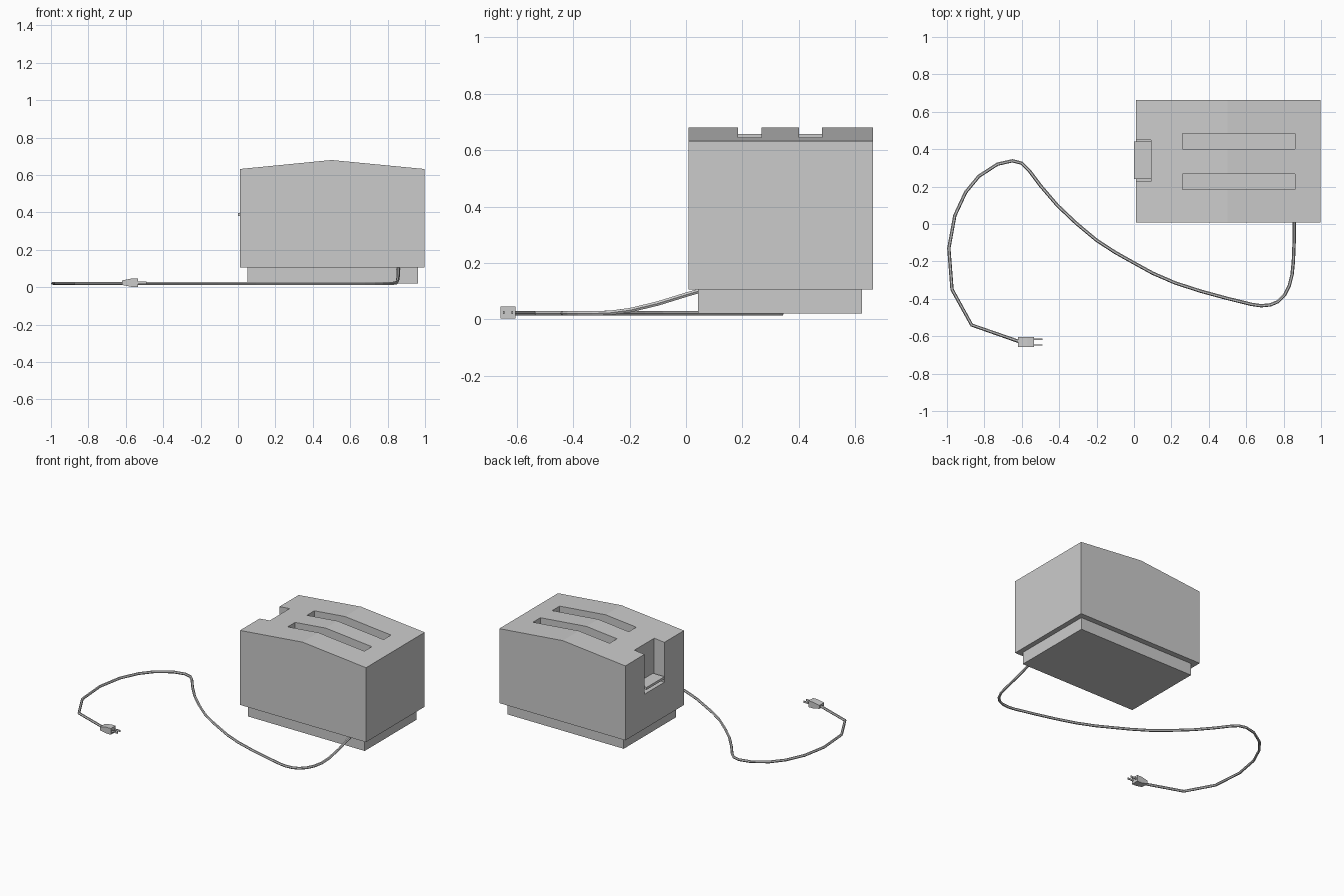
import bpy, bmesh

if "Cube" in bpy.data.objects:
    bpy.data.objects.remove(bpy.data.objects["Cube"])


def prism(name, profile, y0, y1):
    """Extrude an (x, z) profile along y."""
    bm = bmesh.new()
    face = bm.faces.new([bm.verts.new((x, y0, z)) for x, z in profile])
    res = bmesh.ops.extrude_face_region(bm, geom=[face])
    verts = [g for g in res["geom"] if isinstance(g, bmesh.types.BMVert)]
    bmesh.ops.translate(bm, verts=verts, vec=(0, y1 - y0, 0))
    bmesh.ops.recalc_face_normals(bm, faces=bm.faces)
    mesh = bpy.data.meshes.new(name)
    bm.to_mesh(mesh)
    bm.free()
    ob = bpy.data.objects.new(name, mesh)
    bpy.context.collection.objects.link(ob)
    return ob


def box(name, x0, x1, y0, y1, z0, z1):
    return prism(name, [(x0, z0), (x1, z0), (x1, z1), (x0, z1)], y0, y1)


def cut(target, cutter):
    cutter.hide_render = True
    mod = target.modifiers.new("cut", "BOOLEAN")
    mod.operation = "DIFFERENCE"
    mod.solver = "EXACT"
    mod.object = cutter
    bpy.context.view_layer.objects.active = target
    bpy.ops.object.modifier_apply(modifier=mod.name)
    bpy.data.objects.remove(cutter)


# Toaster housing with a shallow peaked top
body = prism("housing", [(0.01, 0.105), (0.997, 0.105), (0.997, 0.632),
                         (0.50, 0.68), (0.01, 0.632)], 0.008, 0.664)

# Two bread slots and the lever recess
for y in (0.185, 0.40):
    cut(body, box("slot_cutter", 0.26, 0.86, y, y + 0.083, 0.25, 0.9))
cut(body, box("recess_cutter", -0.1, 0.09, 0.227, 0.449, 0.35, 0.9))

# Base and lever
box("base", 0.05, 0.962, 0.043, 0.625, 0.02, 0.105)
box("lever", 0.0, 0.09, 0.24, 0.44, 0.38, 0.397)

# Power cord: leaves the housing, drops to the ground and curls round
lift = [(0.857, 0.045, 0.1), (0.857, 0.0, 0.087), (0.856, -0.1, 0.056),
        (0.852, -0.2, 0.032), (0.845, -0.27, 0.023)]
ground = [(0.83, -0.33), (0.805, -0.38), (0.77, -0.415), (0.73, -0.432),
          (0.68, -0.437), (0.63, -0.43), (0.50, -0.398), (0.36, -0.36),
          (0.22, -0.315), (0.10, -0.263), (0, -0.208), (-0.10, -0.152),
          (-0.20, -0.087), (-0.31, 0.005), (-0.41, 0.10), (-0.50, 0.205),
          (-0.56, 0.285), (-0.60, 0.325), (-0.65, 0.338), (-0.73, 0.32),
          (-0.83, 0.255), (-0.90, 0.17), (-0.958, 0.045), (-0.99, -0.13),
          (-0.973, -0.35), (-0.868, -0.54), (-0.61, -0.63)]
path = lift + [(x, y, 0.021) for x, y in ground]
curve = bpy.data.curves.new("cord", "CURVE")
curve.dimensions = "3D"
curve.bevel_depth = 0.009
curve.bevel_resolution = 1
curve.use_fill_caps = True
spline = curve.splines.new("POLY")
spline.points.add(len(path) - 1)
for p, co in zip(spline.points, path):
    p.co = (*co, 1)
    p.radius = 1
spline.use_smooth = False
bpy.context.collection.objects.link(bpy.data.objects.new("cord", curve))

# Plug, tapered towards the cord, with two flat prongs
prism("plug", [(-0.62, 0.012), (-0.57, 0.002), (-0.535, 0.002),
               (-0.535, 0.046), (-0.57, 0.046), (-0.62, 0.036)], -0.658, -0.605)
for i, y in enumerate((-0.650, -0.619)):
    box(f"prong_{i + 1}", -0.54, -0.49, y, y + 0.006, 0.018, 0.03)
